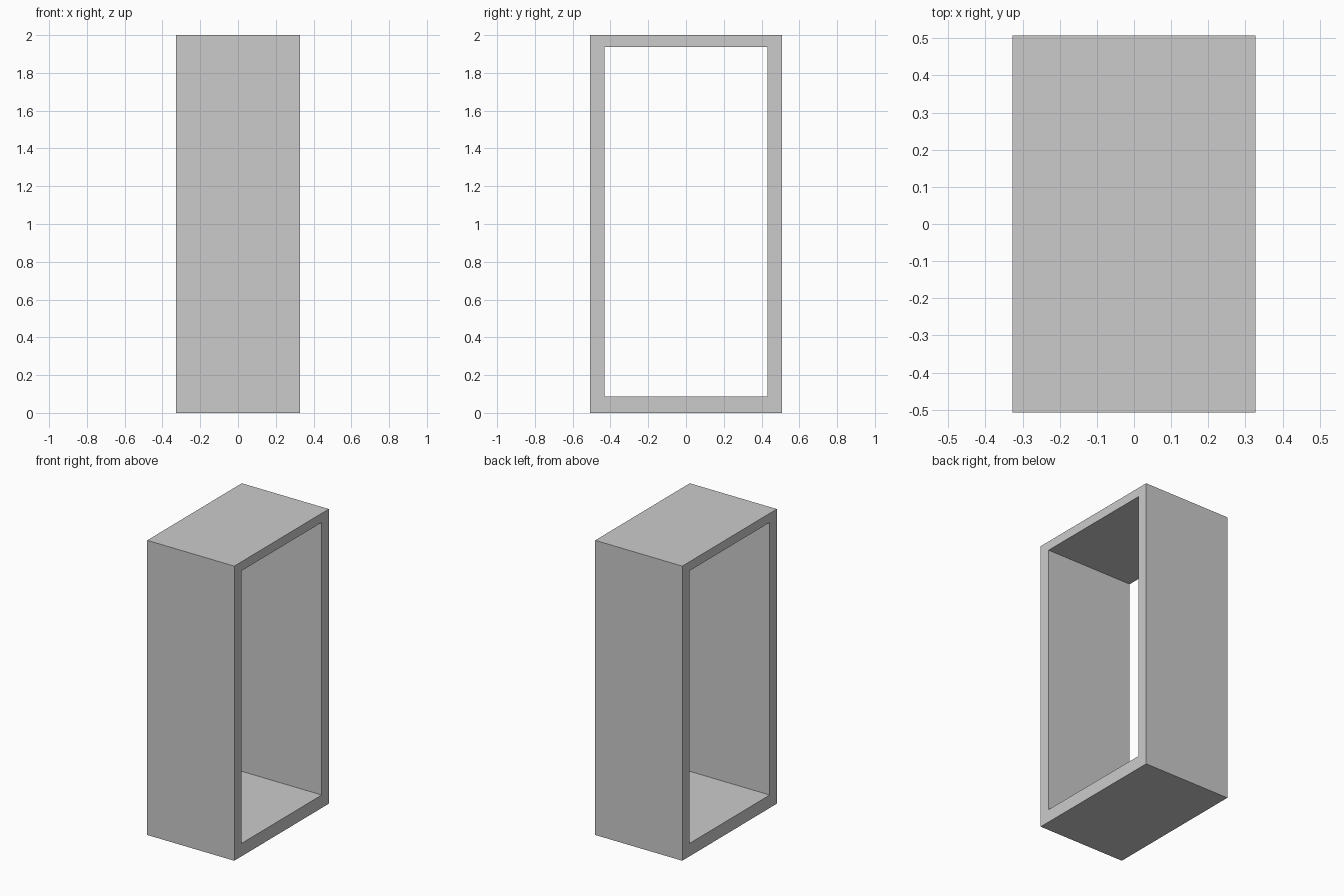
import bpy, bmesh

if "Cube" in bpy.data.objects:
    bpy.data.objects.remove(bpy.data.objects["Cube"])

HALF_DEPTH = 0.327                       # along x
OUTER = (-0.507, 0.507, 0.0, 2.0)        # y min, y max, z min, z max
INNER = (-0.431, 0.431, 0.088, 1.938)


def rect_loop(bm, x, rect):
    y0, y1, z0, z1 = rect
    return [bm.verts.new((x, y, z)) for y, z in ((y0, z0), (y1, z0), (y1, z1), (y0, z1))]


def bridge(bm, a, b):
    for i in range(4):
        j = (i + 1) % 4
        bm.faces.new((a[i], a[j], b[j], b[i]))


# Rectangular tube, open through both x sides
bm = bmesh.new()
loops = [rect_loop(bm, x, r) for x, r in (
    (HALF_DEPTH, OUTER), (HALF_DEPTH, INNER), (-HALF_DEPTH, INNER), (-HALF_DEPTH, OUTER))]
for k in range(4):
    bridge(bm, loops[k], loops[(k + 1) % 4])
bmesh.ops.recalc_face_normals(bm, faces=bm.faces)

mesh = bpy.data.meshes.new("open_box_frame")
bm.to_mesh(mesh)
bm.free()
frame = bpy.data.objects.new("open_box_frame", mesh)
bpy.context.collection.objects.link(frame)
